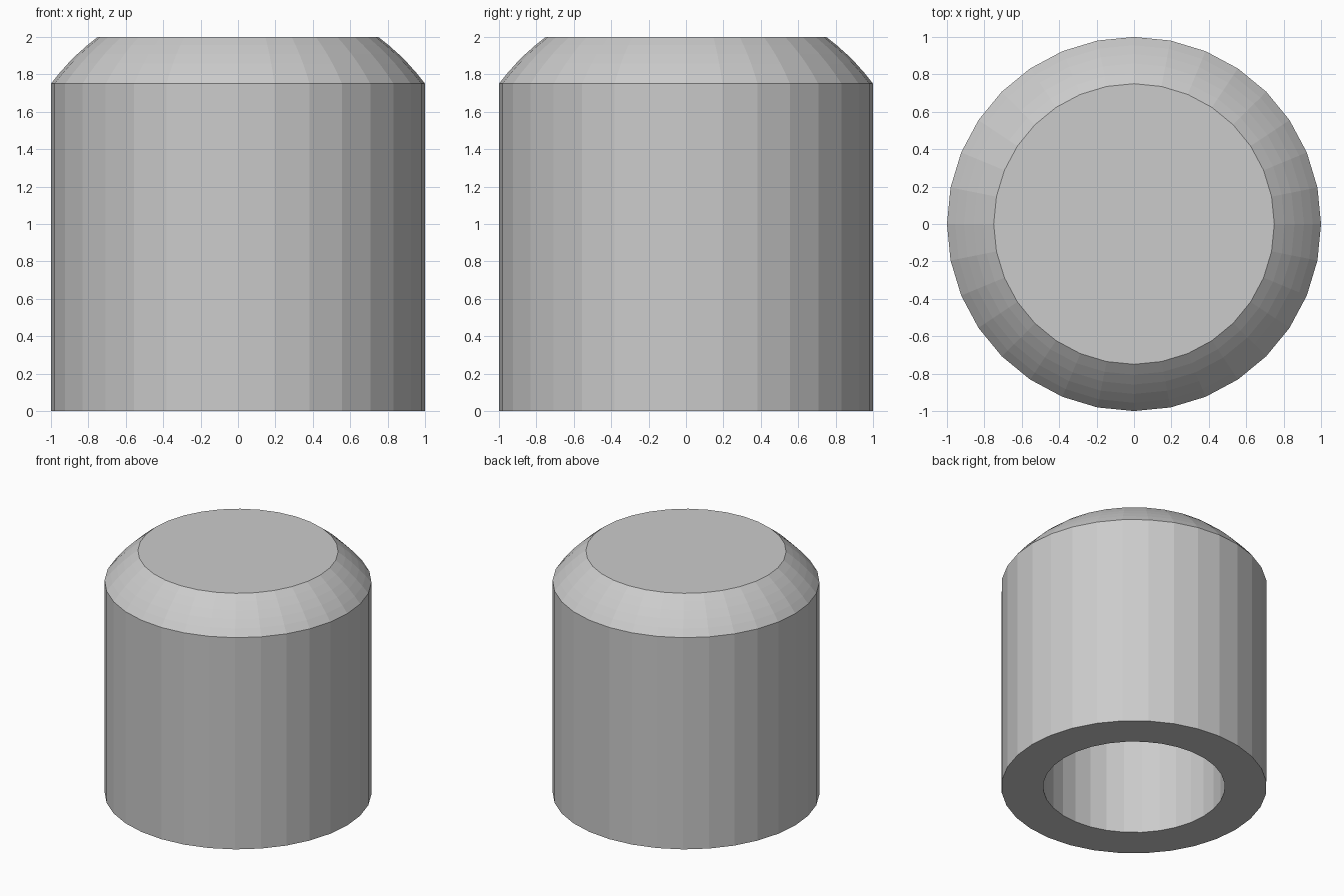
import bpy, bmesh
from math import sin, cos, tau, asin

if "Cube" in bpy.data.objects:
    bpy.data.objects.remove(bpy.data.objects["Cube"])

SIDES = 32
BORE_R, BORE_DEPTH = 0.685, 1.5
DOME_R, DOME_STEPS = 1.25, 5     # spherical shoulder centred at z = 1

# Half profile (radius, height): bore ceiling, bore wall, outer wall, shoulder, flat top
profile = [(0, BORE_DEPTH), (BORE_R, BORE_DEPTH), (BORE_R, 0), (1, 0)]
start, end = asin(0.6), asin(0.8)
for i in range(DOME_STEPS + 1):
    a = start + (end - start) * i / DOME_STEPS
    profile.append((DOME_R * cos(a), 1 + DOME_R * sin(a)))
profile.append((0, 2))

# Revolve the profile around z
bm = bmesh.new()
verts = [bm.verts.new((r, 0, z)) for r, z in profile]
edges = [bm.edges.new(pair) for pair in zip(verts, verts[1:])]
bmesh.ops.spin(bm, geom=verts + edges, cent=(0, 0, 0), axis=(0, 0, 1),
               angle=tau, steps=SIDES, use_merge=False)
bmesh.ops.remove_doubles(bm, verts=bm.verts, dist=1e-4)
bmesh.ops.recalc_face_normals(bm, faces=bm.faces)

mesh = bpy.data.meshes.new("end_cap")
bm.to_mesh(mesh)
bm.free()
bpy.context.collection.objects.link(bpy.data.objects.new("end_cap", mesh))
